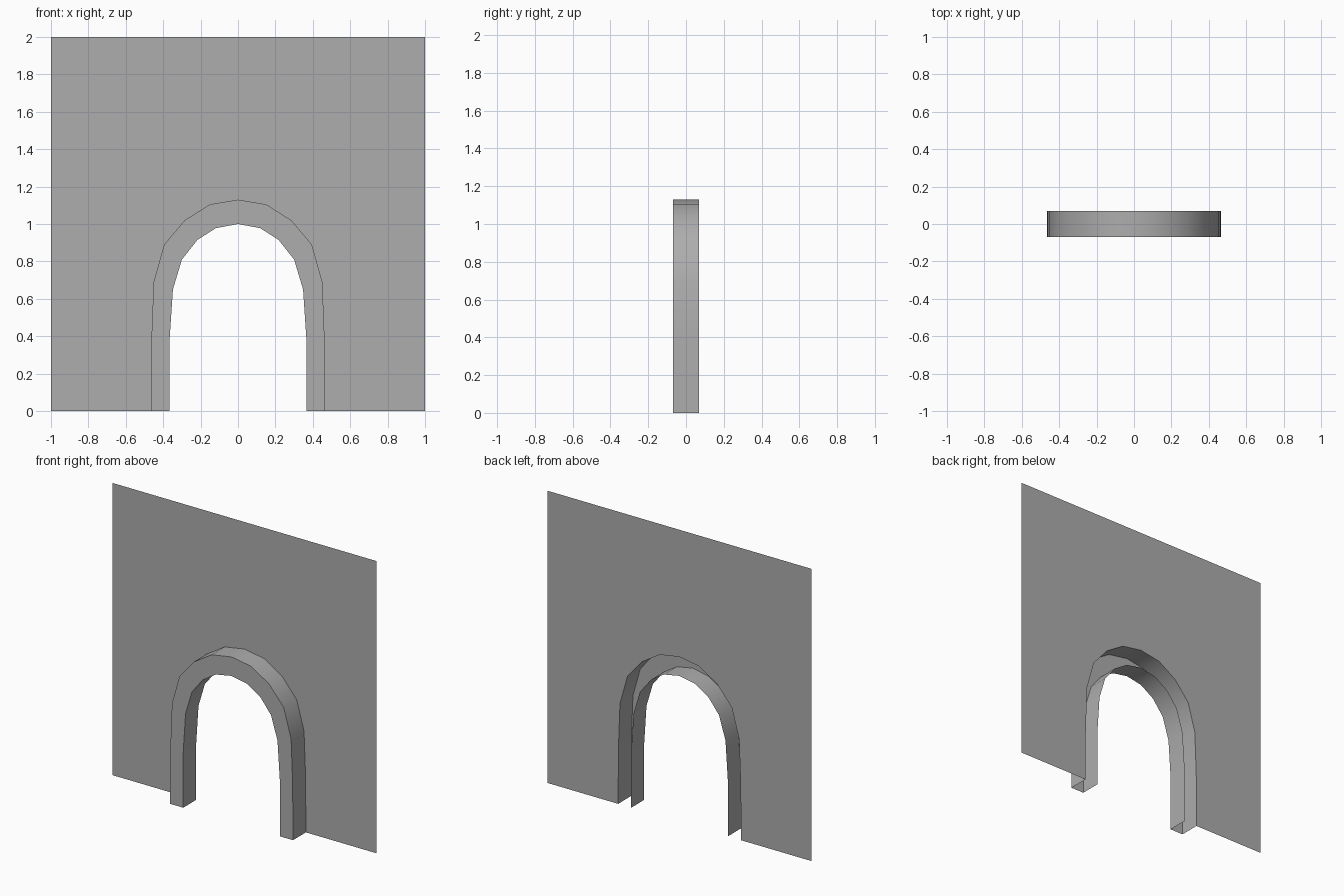
import bpy
import bmesh
from math import radians

FRONT, BACK = -0.07, 0.07

# Half profiles from the floor up to the crown, as (x, z)
OUTER = [(0.465, 0), (0.463, 0.38), (0.451, 0.69), (0.395, 0.89),
         (0.285, 1.02), (0.15, 1.105), (0, 1.13)]
INNER = [(0.366, 0), (0.366, 0.38), (0.348, 0.65), (0.3, 0.81),
         (0.217, 0.915), (0.118, 0.978), (0, 1.0)]

cube = bpy.data.objects.get("Cube")
if cube:
    bpy.data.objects.remove(cube, do_unlink=True)

grey = bpy.data.materials.new("mid_grey")
grey.use_nodes = True
colour = (0.418, 0.418, 0.418, 1)
grey.diffuse_color = colour
grey.node_tree.nodes["Principled BSDF"].inputs["Base Color"].default_value = colour


def full_arch(half):
    """Mirror a half profile into a full arch running from -x to +x."""
    return [(-x, z) for x, z in half] + half[-2::-1]


def make_object(name, bm):
    mesh = bpy.data.meshes.new(name)
    bm.to_mesh(mesh)
    bm.free()
    mesh.materials.append(grey)
    obj = bpy.data.objects.new(name, mesh)
    bpy.context.collection.objects.link(obj)
    return obj


def row(bm, points, y):
    return [bm.verts.new((x, y, z)) for x, z in points]


outer, inner = full_arch(OUTER), full_arch(INNER)

# Thin wall sheet with the arched opening, facing the front
bm = bmesh.new()
outline = [(-1, 0)] + outer + [(1, 0), (1, 2), (-1, 2)]
bm.faces.new(row(bm, outline, BACK))
bm.normal_update()
if bm.faces[:][0].normal.y > 0:
    bmesh.ops.reverse_faces(bm, faces=bm.faces[:])
make_object("wall", bm)

# Hollow arch surround: outer side, front face and inner reveal
bm = bmesh.new()
rows = [row(bm, outer, BACK), row(bm, outer, FRONT),
        row(bm, inner, FRONT), row(bm, inner, BACK)]
for a, b in zip(rows, rows[1:]):
    for i in range(len(a) - 1):
        bm.faces.new((a[i], b[i], b[i + 1], a[i + 1]))
bm.normal_update()
if bm.faces[:][len(outer) - 1].normal.y > 0:
    bmesh.ops.reverse_faces(bm, faces=bm.faces[:])
surround = make_object("arch_surround", bm)

# Smooth around the curve, crisp along the front edges
bpy.ops.object.select_all(action='DESELECT')
surround.select_set(True)
bpy.context.view_layer.objects.active = surround
bpy.ops.object.shade_smooth_by_angle(angle=radians(45))
